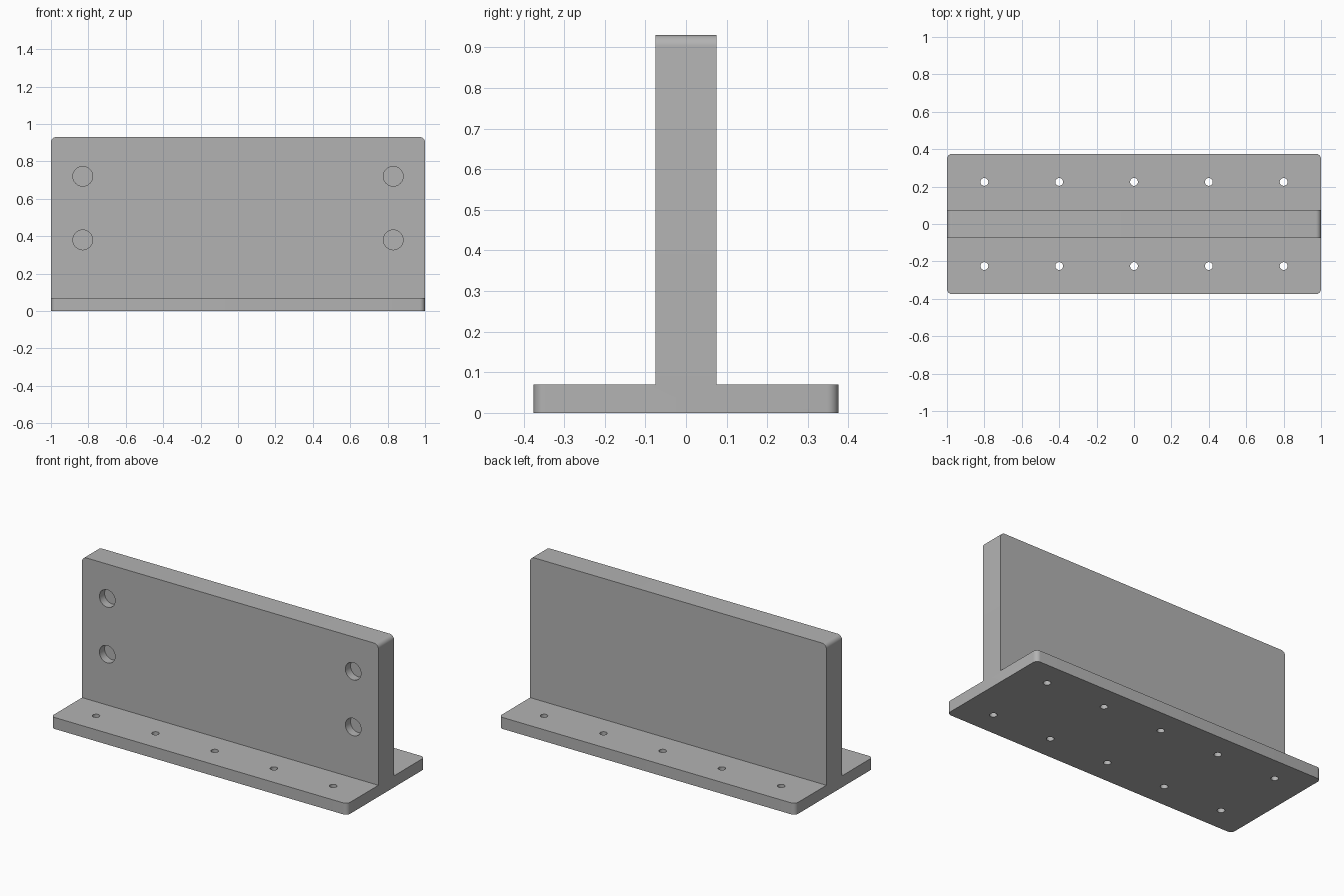
import bpy
import bmesh
import math
from mathutils import Matrix, Vector

cube = bpy.data.objects.get("Cube")
if cube:
    bpy.data.objects.remove(cube, do_unlink=True)

HEIGHT, BASE_TOP = 0.93, 0.07
BASE_HALF, WALL_HALF = 0.375, 0.075

grey = bpy.data.materials.new("plain grey")
grey.use_nodes = True
colour = (0.45, 0.45, 0.45, 1)
grey.diffuse_color = colour
grey.node_tree.nodes["Principled BSDF"].inputs["Base Color"].default_value = colour


def add_object(name, bm):
    bmesh.ops.recalc_face_normals(bm, faces=bm.faces)
    mesh = bpy.data.meshes.new(name)
    bm.to_mesh(mesh)
    bm.free()
    mesh.materials.append(grey)
    obj = bpy.data.objects.new(name, mesh)
    bpy.context.collection.objects.link(obj)
    return obj


def add_drill(bm, centre, radius, depth, turn=Matrix()):
    bmesh.ops.create_cone(bm, cap_ends=True, segments=32, radius1=radius, radius2=radius,
                          depth=depth, matrix=Matrix.Translation(centre) @ turn)


# T-shaped bracket: half profile mirrored and extruded along x
half = [(BASE_HALF, 0), (BASE_HALF, BASE_TOP), (WALL_HALF, BASE_TOP), (WALL_HALF, HEIGHT)]
profile = half + [(-y, z) for y, z in reversed(half)]
bm = bmesh.new()
end = bm.faces.new([bm.verts.new((-1, y, z)) for y, z in profile])
side = bmesh.ops.extrude_face_region(bm, geom=[end])
bmesh.ops.translate(bm, vec=(2, 0, 0), verts=[v for v in side["geom"] if isinstance(v, bmesh.types.BMVert)])


# Rounded corners of the base and the top of the wall
def is_corner(edge):
    a, b = (v.co for v in edge.verts)
    if abs(a.x - b.x) > 0.01:
        return False
    base_corner = min(abs(a.y), abs(b.y)) > BASE_HALF - 0.01 and abs(a.y - b.y) < 0.01
    return base_corner or min(a.z, b.z) > HEIGHT - 0.01


corners = [e for e in bm.edges if is_corner(e)]
bmesh.ops.bevel(bm, geom=corners, offset=0.028, segments=8, profile=0.5, affect="EDGES")
bracket = add_object("t_bracket", bm)

# Through holes in the base and blind holes in the front of the wall
drills = bmesh.new()
for y in (-0.225, 0.225):
    for i in range(-2, 3):
        add_drill(drills, Vector((0.4 * i, y, BASE_TOP / 2)), 0.021, 0.2)
HOLE_DEPTH = 0.05
upright = Matrix.Rotation(math.pi / 2, 4, "X")
for x in (-0.83, 0.83):
    for z in (0.38, 0.72):
        add_drill(drills, Vector((x, -WALL_HALF, z)), 0.053, 2 * HOLE_DEPTH, upright)
cutter = add_object("hole_cutter", drills)
cutter.hide_render = True
cutter.hide_set(True)

cut = bracket.modifiers.new("holes", "BOOLEAN")
cut.operation = "DIFFERENCE"
cut.solver = "EXACT"
cut.object = cutter

# Apply the cut, then smooth only the round surfaces
bpy.ops.object.select_all(action="DESELECT")
bracket.select_set(True)
bpy.context.view_layer.objects.active = bracket
bpy.ops.object.modifier_apply(modifier=cut.name)
bpy.data.objects.remove(cutter, do_unlink=True)
bpy.ops.object.shade_smooth_by_angle(angle=math.radians(30))
